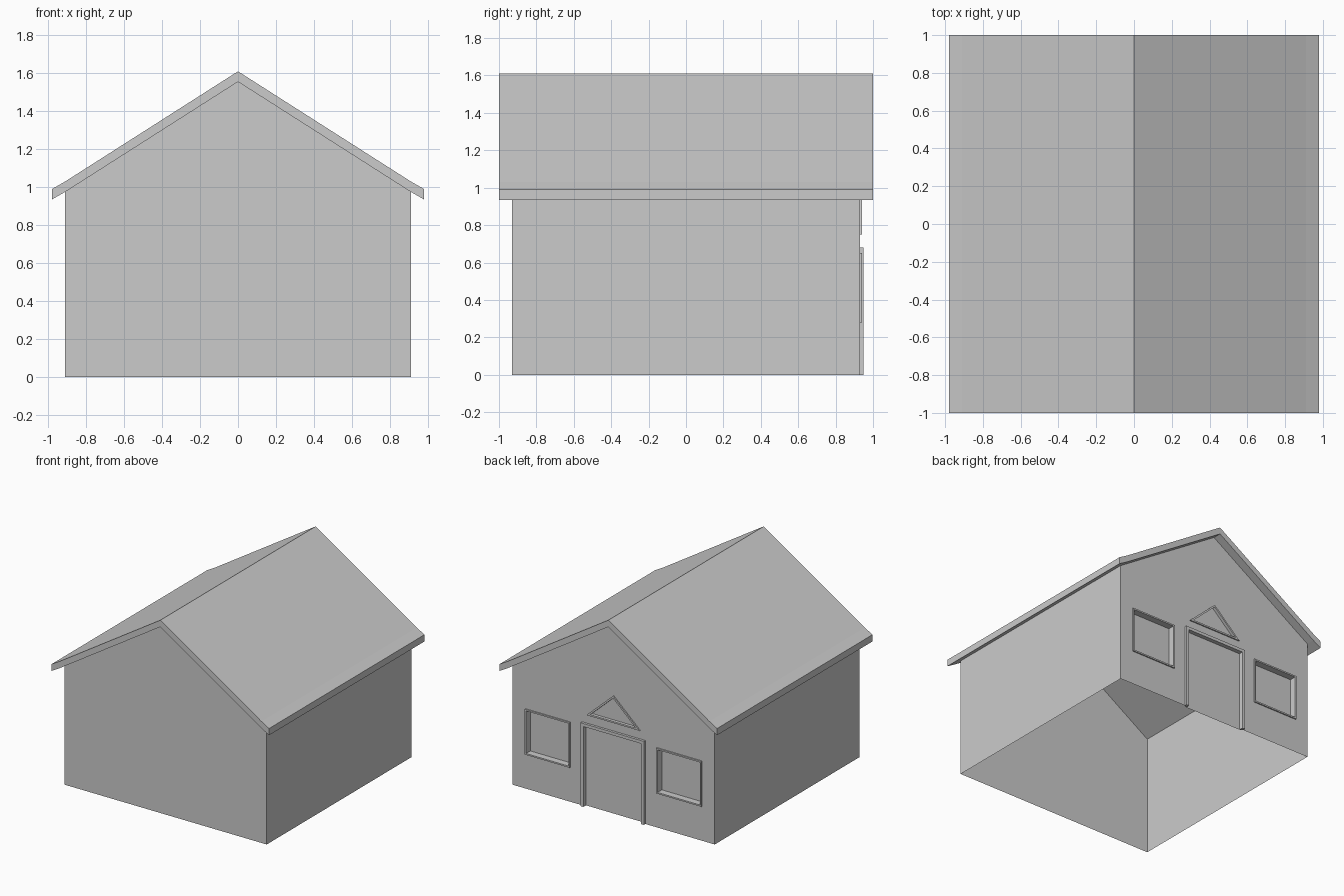
import bpy
import bmesh

if "Cube" in bpy.data.objects:
    bpy.data.objects.remove(bpy.data.objects["Cube"], do_unlink=True)

# Single plain grey for the whole building
grey = bpy.data.materials.new("light_grey")
grey.use_nodes = True
COLOUR = (0.6, 0.6, 0.6, 1)
grey.diffuse_color = COLOUR
grey.node_tree.nodes["Principled BSDF"].inputs["Base Color"].default_value = COLOUR

WALL_X, WALL_Y = 0.91, 0.93
EAVE_Z, APEX_Z = 0.975, 1.556


def finish(bm, name):
    mesh = bpy.data.meshes.new(name)
    bm.to_mesh(mesh)
    bm.free()
    mesh.materials.append(grey)
    obj = bpy.data.objects.new(name, mesh)
    bpy.context.collection.objects.link(obj)
    return obj


def loop_at(bm, outline, y):
    return [bm.verts.new((x, y, z)) for x, z in outline]


def orient(bm, face, direction):
    """Make normals consistent, with the given face pointing along y * direction."""
    bmesh.ops.recalc_face_normals(bm, faces=bm.faces[:])
    face.normal_update()
    if face.normal.y * direction < 0:
        bmesh.ops.reverse_faces(bm, faces=bm.faces[:])


def framed_recess(name, outer, inner, y_front, y_back, open_base=False):
    """Raised trim around an opening, its reveal, and the sunken panel."""
    bm = bmesh.new()
    rings = [loop_at(bm, outer, WALL_Y), loop_at(bm, outer, y_front),
             loop_at(bm, inner, y_front), loop_at(bm, inner, y_back)]
    n = len(outer)
    for a, b in zip(rings, rings[1:]):
        for i in range(n - 1 if open_base else n):
            j = (i + 1) % n
            bm.faces.new((a[i], a[j], b[j], b[i]))
    if open_base:
        for end in (0, -1):
            bm.faces.new([ring[end] for ring in rings])
    panel = bm.faces.new(rings[-1])
    orient(bm, panel, 1)
    return finish(bm, name)


def rectangle(x0, x1, z0, z1, inset=0):
    return [(x0 + inset, z0 + inset), (x0 + inset, z1 - inset),
            (x1 - inset, z1 - inset), (x1 - inset, z0 + inset)]


def arch(half, top):
    return [(-half, 0), (-half, top), (half, top), (half, 0)]


# Openings in the back gable
left_window = (0.39, 0.795, 0.28, 0.65)
right_window = (-0.795, -0.39, 0.28, 0.65)
door_outer, door_inner = arch(0.285, 0.68), arch(0.26, 0.655)
vent_outer = [(-0.24, 0.75), (0, 0.97), (0.24, 0.75)]
vent_inner = [(-0.205, 0.763), (0, 0.951), (0.205, 0.763)]

for name, box in (("left_window", left_window), ("right_window", right_window)):
    framed_recess(name, rectangle(*box), rectangle(*box, inset=0.012), 0.94, 0.885)
framed_recess("door", door_outer, door_inner, 0.95, 0.915, open_base=True)
framed_recess("gable_vent", vent_outer, vent_inner, 0.94, 0.915)

# Thin wall shell, open underneath: front gable and two side walls
gable = [(-WALL_X, 0), (-WALL_X, EAVE_Z), (0, APEX_Z), (WALL_X, EAVE_Z), (WALL_X, 0)]
bm = bmesh.new()
front, back = loop_at(bm, gable, -WALL_Y), loop_at(bm, gable, WALL_Y)
front_face = bm.faces.new(front)
for i in (0, 3):
    bm.faces.new((front[i], front[i + 1], back[i + 1], back[i]))
orient(bm, front_face, -1)
finish(bm, "front_and_side_walls")

# Back gable wall, cut around the door, windows and vent
bm = bmesh.new()
for outline in (gable + door_outer[::-1], rectangle(*left_window),
                rectangle(*right_window), vent_outer):
    verts = loop_at(bm, outline, WALL_Y)
    for a, b in zip(verts, verts[1:] + verts[:1]):
        bm.edges.new((a, b))
bmesh.ops.triangle_fill(bm, edges=bm.edges[:], use_beauty=True, normal=(0, 1, 0))
for face in bm.faces:
    face.normal_update()
    if face.normal.y < 0:
        face.normal_flip()
finish(bm, "back_wall")

# Roof slab with a slight kick at the eaves
half = [(0.98, 0.99), (WALL_X, 1.03)]
THICK = 0.055
top = half + [(0, 1.61)] + [(-x, z) for x, z in half[::-1]]
bm = bmesh.new()
rings = [(loop_at(bm, top, y), loop_at(bm, [(x, z - THICK) for x, z in top], y))
         for y in (-1, 1)]
(ft, fb), (bt, bb) = rings
for i in range(len(top) - 1):
    j = i + 1
    bm.faces.new((ft[i], ft[j], bt[j], bt[i]))
    bm.faces.new((fb[i], fb[j], bb[j], bb[i]))
    end = bm.faces.new((ft[i], ft[j], fb[j], fb[i]))
    bm.faces.new((bt[i], bt[j], bb[j], bb[i]))
for i in (0, -1):
    bm.faces.new((ft[i], bt[i], bb[i], fb[i]))
orient(bm, end, -1)
finish(bm, "roof")
